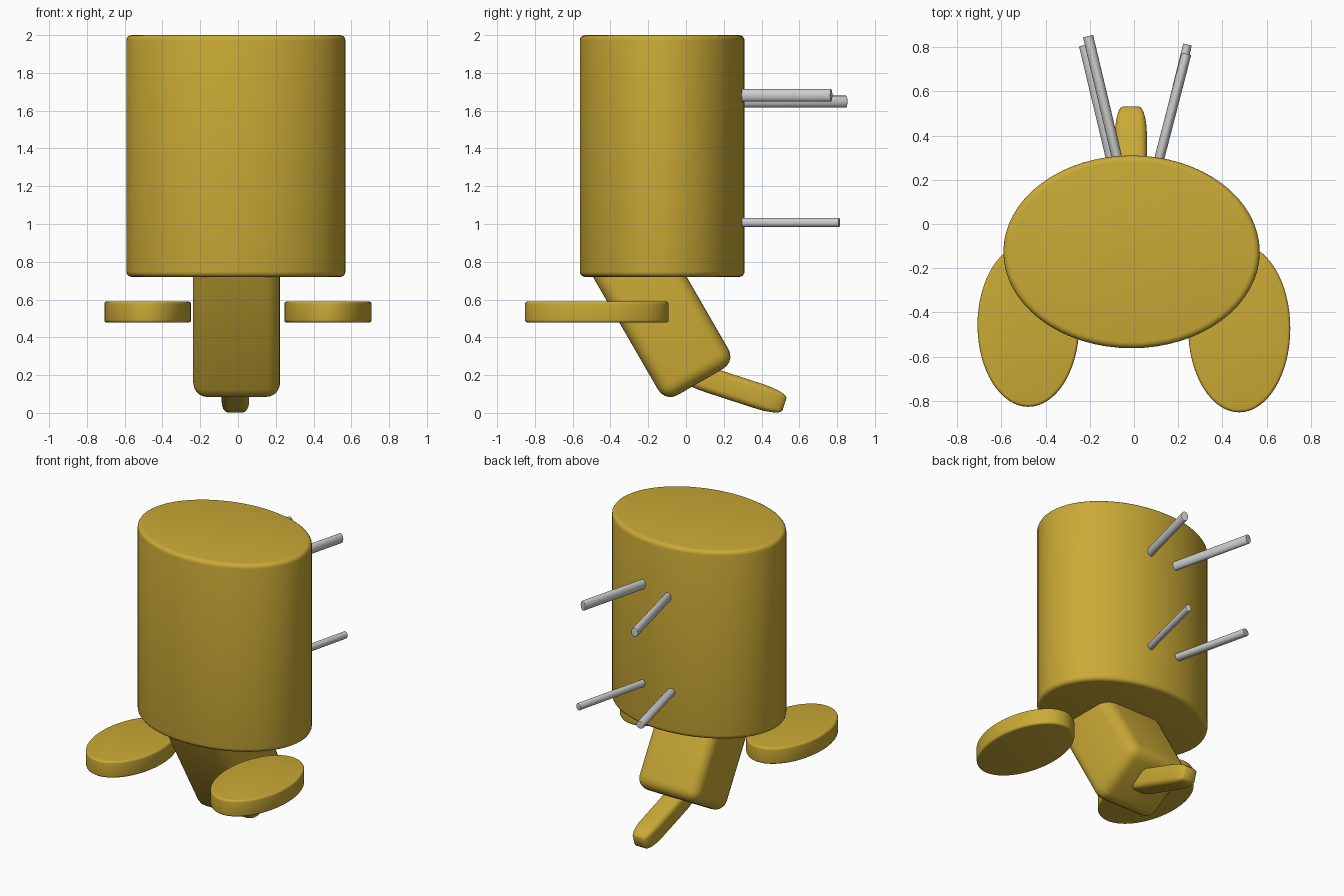
import bpy, bmesh
from math import radians, pi, sin, cos, atan2, hypot

if "Cube" in bpy.data.objects:
    bpy.data.objects.remove(bpy.data.objects["Cube"])

gold = bpy.data.materials.new("gold")
gold.diffuse_color = (0.59, 0.40, 0.036, 1)
gold.use_nodes = True
gold.node_tree.nodes["Principled BSDF"].inputs["Base Color"].default_value = gold.diffuse_color


def finish(name, bm, loc, rot=(0, 0, 0), mat=None):
    me = bpy.data.meshes.new(name)
    bmesh.ops.recalc_face_normals(bm, faces=bm.faces[:])
    bm.to_mesh(me)
    bm.free()
    ob = bpy.data.objects.new(name, me)
    bpy.context.collection.objects.link(ob)
    ob.location, ob.rotation_euler = loc, rot
    if mat:
        me.materials.append(mat)
    bpy.ops.object.select_all(action='DESELECT')
    ob.select_set(True)
    bpy.context.view_layer.objects.active = ob
    bpy.ops.object.shade_smooth_by_angle(angle=radians(35))
    return ob


def elliptic(name, size, loc, rot=(0, 0, 0), bevel=0, mat=None, sides=64):
    """Elliptical cylinder with rounded rims."""
    bm = bmesh.new()
    bmesh.ops.create_cone(bm, cap_ends=True, segments=sides,
                          radius1=0.5, radius2=0.5, depth=1)
    bmesh.ops.scale(bm, vec=size, verts=bm.verts)
    if bevel:
        rims = [e for e in bm.edges
                if abs(e.verts[0].co.z - e.verts[1].co.z) < 1e-5]
        bmesh.ops.bevel(bm, geom=rims, offset=bevel, segments=4,
                        profile=0.5, affect='EDGES')
    return finish(name, bm, loc, rot, mat)


def rounded_box(name, size, loc, rot, bevel, stretch=False):
    """Rounded box; with stretch the bevel scales along with each axis."""
    bm = bmesh.new()
    bmesh.ops.create_cube(bm, size=1)
    if not stretch:
        bmesh.ops.scale(bm, vec=size, verts=bm.verts)
    bmesh.ops.bevel(bm, geom=bm.edges[:], offset=bevel, segments=5,
                    profile=0.5, affect='EDGES')
    if stretch:
        bmesh.ops.scale(bm, vec=size, verts=bm.verts)
    return finish(name, bm, loc, rot, gold)


# Large upright oval body
elliptic("body", (1.16, 0.872, 1.28), (-0.011, -0.126, 1.36), bevel=0.028, mat=gold)

# Flat oval discs either side
elliptic("left_ear", (0.46, 0.74, 0.112), (-0.478, -0.457, 0.534), bevel=0.014, mat=gold)
elliptic("right_ear", (0.462, 0.76, 0.112), (0.476, -0.472, 0.534), bevel=0.014, mat=gold)

# Tilted head, its upper end buried in the body
tilt, length = radians(30), 0.83
rounded_box("head", (0.46, 0.43, length),
            (-0.007, 0.0765 - sin(tilt) * length / 2, 0.164 + cos(tilt) * length / 2),
            (tilt, 0, 0), 0.075)

# Small tapered snout under the head
rounded_box("snout", (0.145, 0.56, 0.135), (-0.014, 0.255, 0.131),
            (radians(-18), 0, 0), 0.25, stretch=True)

# Four thin legs: base xy, tip xy, height, width, thickness
legs = {
    "upper_left_leg": (-0.077, 0.300, -0.208, 0.850, 1.648, 0.047, 0.062),
    "upper_right_leg": (0.113, 0.290, 0.237, 0.770, 1.681, 0.045, 0.066),
    "lower_left_leg": (-0.098, 0.290, -0.222, 0.810, 1.008, 0.055, 0.048),
    "lower_right_leg": (0.113, 0.290, 0.242, 0.812, 1.008, 0.040, 0.048),
}
for name, (x0, y0, x1, y1, z, w, t) in legs.items():
    yaw = atan2(y1 - y0, x1 - x0) - pi / 2
    elliptic(name, (w, t, hypot(x1 - x0, y1 - y0)),
             ((x0 + x1) / 2, (y0 + y1) / 2, z), (-pi / 2, 0, yaw), bevel=0.004, sides=32)
